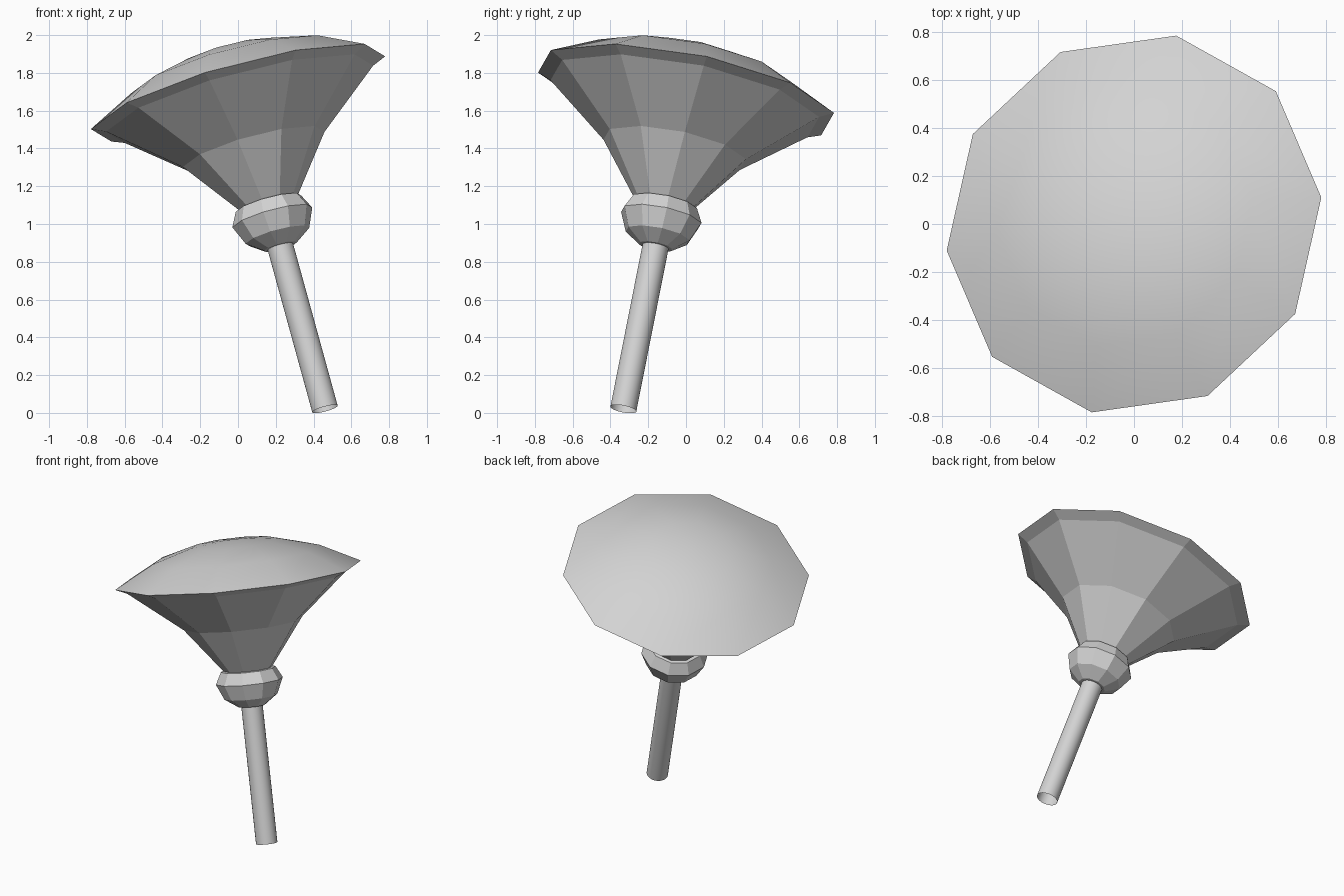
import bpy, bmesh
from math import sin, cos, radians, tau
from mathutils import Vector

cube = bpy.data.objects.get("Cube")
if cube:
    bpy.data.objects.remove(cube, do_unlink=True)

grey = bpy.data.materials.new("light grey")
grey.use_nodes = True
colour = (0.65, 0.65, 0.65, 1)
grey.diffuse_color = colour
grey.node_tree.nodes["Principled BSDF"].inputs["Base Color"].default_value = colour

# The whole model leans along one axis through the centre of the rim
AXIS = Vector((-0.275, 0.198, 1)).normalized()
LEAN = Vector((0, 0, 1)).rotation_difference(AXIS)
RIM_CENTRE = Vector((0, 0, 1.695))


def lathe(name, profile, sides, smooth, phase=radians(6.5)):
    """Turn a (radius, height) profile, listed from bottom to top, about the leaning axis."""
    bm = bmesh.new()
    rings = []
    for r, h in profile:
        count = sides if r > 0 else 1
        rings.append([bm.verts.new((r * cos(phase + tau * i / sides),
                                    r * sin(phase + tau * i / sides), h))
                      for i in range(count)])
    for low, high in zip(rings, rings[1:]):
        for i in range(sides):
            j = (i + 1) % sides
            if len(high) == 1:
                bm.faces.new((low[i], low[j], high[0]))
            else:
                bm.faces.new((low[i], low[j], high[j], high[i]))
    for face in bm.faces:
        face.smooth = smooth
    for v in bm.verts:
        v.co = LEAN @ v.co + RIM_CENTRE
    mesh = bpy.data.meshes.new(name)
    bm.to_mesh(mesh)
    bm.free()
    mesh.materials.append(grey)
    obj = bpy.data.objects.new(name, mesh)
    bpy.context.collection.objects.link(obj)
    return obj


# Smooth shallow dome closing the top
lathe("dome_cap", [(0.81, 0), (0.55, 0.136), (0.28, 0.213), (0, 0.238)], 10, True)

# Faceted flared bell with a narrow lip
lathe("flared_bell", [(0.158, -0.62), (0.39, -0.317), (0.735, -0.033), (0.81, 0)], 10, False)

# Faceted collar between bell and handle
lathe("collar", [(0.065, -0.862), (0.09, -0.86), (0.175, -0.80), (0.22, -0.697),
                 (0.18, -0.62), (0.155, -0.615)], 10, False)

# Round handle, open at the bottom
lathe("handle", [(0.07, -1.768), (0.07, -0.84)], 24, True)
